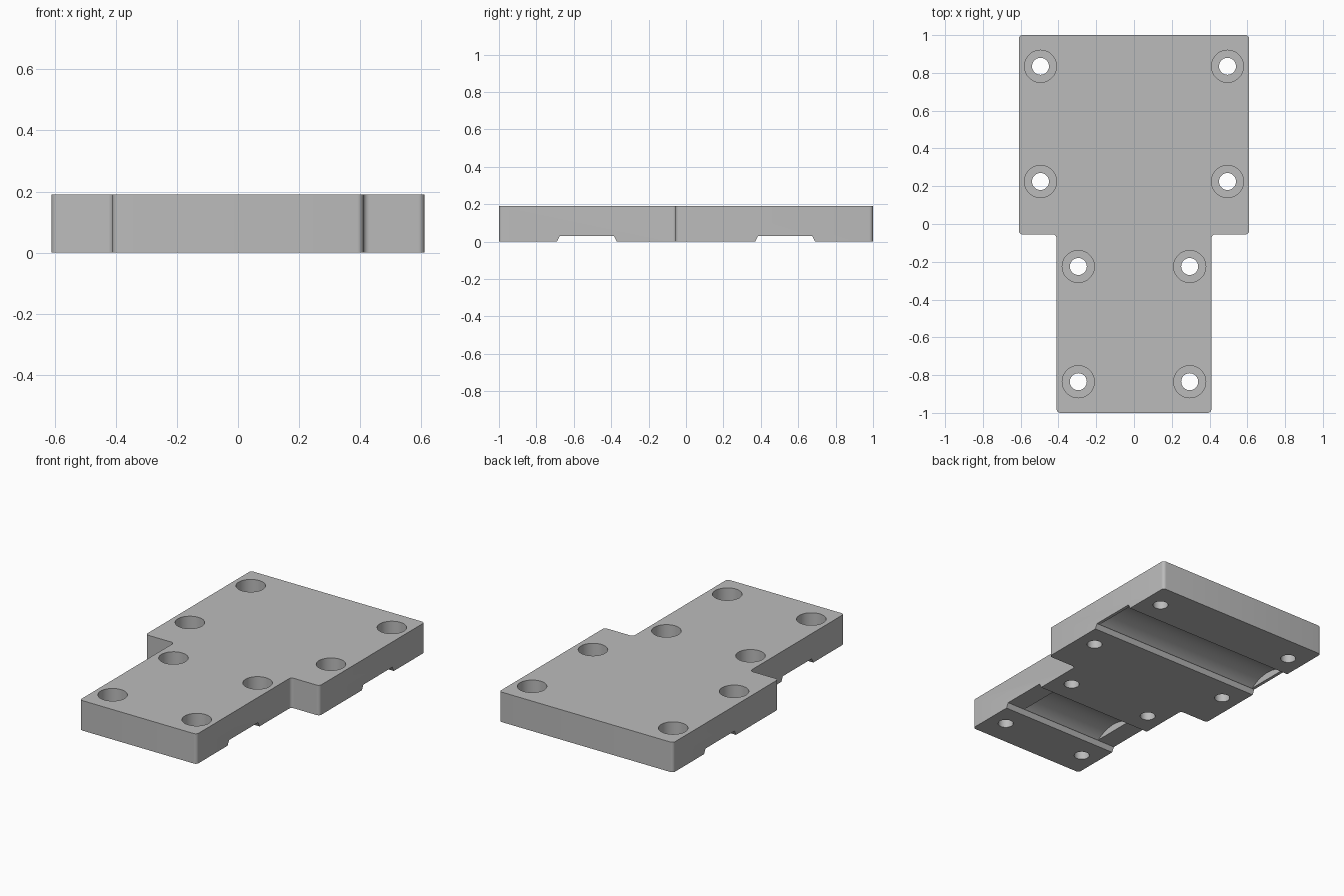
import bpy, bmesh, math
from mathutils import Vector

if "Cube" in bpy.data.objects:
    bpy.data.objects.remove(bpy.data.objects["Cube"], do_unlink=True)

HEIGHT = 0.19
WIDE, NARROW, STEP_Y = 0.61, 0.41, -0.055
SLOT_Y, SLOT_DEPTH = 0.53, 0.03


def prism(name, points, direction):
    """Extrude a closed 3D profile along a direction into a solid."""
    bm = bmesh.new()
    face = bm.faces.new([bm.verts.new(p) for p in points])
    new = bmesh.ops.extrude_face_region(bm, geom=[face])["geom"]
    bmesh.ops.translate(bm, vec=Vector(direction),
                        verts=[g for g in new if isinstance(g, bmesh.types.BMVert)])
    bmesh.ops.recalc_face_normals(bm, faces=bm.faces[:])
    mesh = bpy.data.meshes.new(name)
    bm.to_mesh(mesh)
    bm.free()
    obj = bpy.data.objects.new(name, mesh)
    bpy.context.collection.objects.link(obj)
    return obj


def cut(target, cutter):
    """Subtract a cutter from the target and discard it."""
    cutter.hide_render = True
    mod = target.modifiers.new("cut", "BOOLEAN")
    mod.operation = "DIFFERENCE"
    mod.solver = "EXACT"
    mod.object = cutter
    bpy.context.view_layer.objects.active = target
    bpy.ops.object.modifier_apply(modifier=mod.name)
    bpy.data.objects.remove(cutter, do_unlink=True)


def round_cutter(x, y, radius, bottom, top):
    ring = [(x + radius * math.cos(i * math.tau / 48),
             y + radius * math.sin(i * math.tau / 48), bottom) for i in range(48)]
    return prism("hole_cutter", ring, (0, 0, top - bottom))


# Stepped plate with rounded vertical corners
half = [(NARROW, -1), (NARROW, STEP_Y), (WIDE, STEP_Y), (WIDE, 1)]
outline = half + [(-x, y) for x, y in reversed(half)]
plate = prism("mounting_plate", [(x, y, 0) for x, y in outline], (0, 0, HEIGHT))
bm = bmesh.new()
bm.from_mesh(plate.data)
upright = [e for e in bm.edges if abs(e.verts[0].co.z - e.verts[1].co.z) > 0.1]
bmesh.ops.bevel(bm, geom=upright, offset=0.02, segments=6, profile=0.5, affect="EDGES")
bm.to_mesh(plate.data)
bm.free()

# Underside: slanted slots across the width, each with a closed curved groove
RADIUS, PEAK, CHORD = 0.24, 0.075, 0.14
spread = math.asin(CHORD / RADIUS)
for y, reach in ((SLOT_Y, 0.59), (-SLOT_Y, 0.285)):
    slope = 0.5
    low = 0.16 + 0.02 * slope
    slot = [(-low, -0.02), (low, -0.02), (0.145, SLOT_DEPTH), (-0.145, SLOT_DEPTH)]
    cut(plate, prism("slot_cutter", [(-1, y + a, z) for a, z in slot], (2, 0, 0)))
    angles = [spread * (1 - i / 16) for i in range(33)]
    arc = [(RADIUS * math.sin(a), PEAK - RADIUS + RADIUS * math.cos(a)) for a in angles]
    arc += [(-CHORD, SLOT_DEPTH - 0.01), (CHORD, SLOT_DEPTH - 0.01)]
    cut(plate, prism("groove_cutter", [(-reach, y + a, z) for a, z in arc],
                     (2 * reach, 0, 0)))

# Counterbored screw holes, four in each section
for x, mid in ((0.495, SLOT_Y), (0.295, -SLOT_Y)):
    for side in (-1, 1):
        for offset in (-0.305, 0.305):
            y = mid + offset
            cut(plate, round_cutter(side * x, y, 0.085, HEIGHT - 0.09, HEIGHT + 0.1))
            cut(plate, round_cutter(side * x, y, 0.045, -0.1, HEIGHT + 0.1))

# Plain grey metal
grey = bpy.data.materials.new("grey_metal")
grey.use_nodes = True
colour = (0.5, 0.5, 0.5, 1)
grey.diffuse_color = colour
grey.node_tree.nodes["Principled BSDF"].inputs["Base Color"].default_value = colour
plate.data.materials.clear()
plate.data.materials.append(grey)

bpy.ops.object.select_all(action="DESELECT")
plate.select_set(True)
bpy.context.view_layer.objects.active = plate
bpy.ops.object.shade_smooth_by_angle(angle=math.radians(25))
